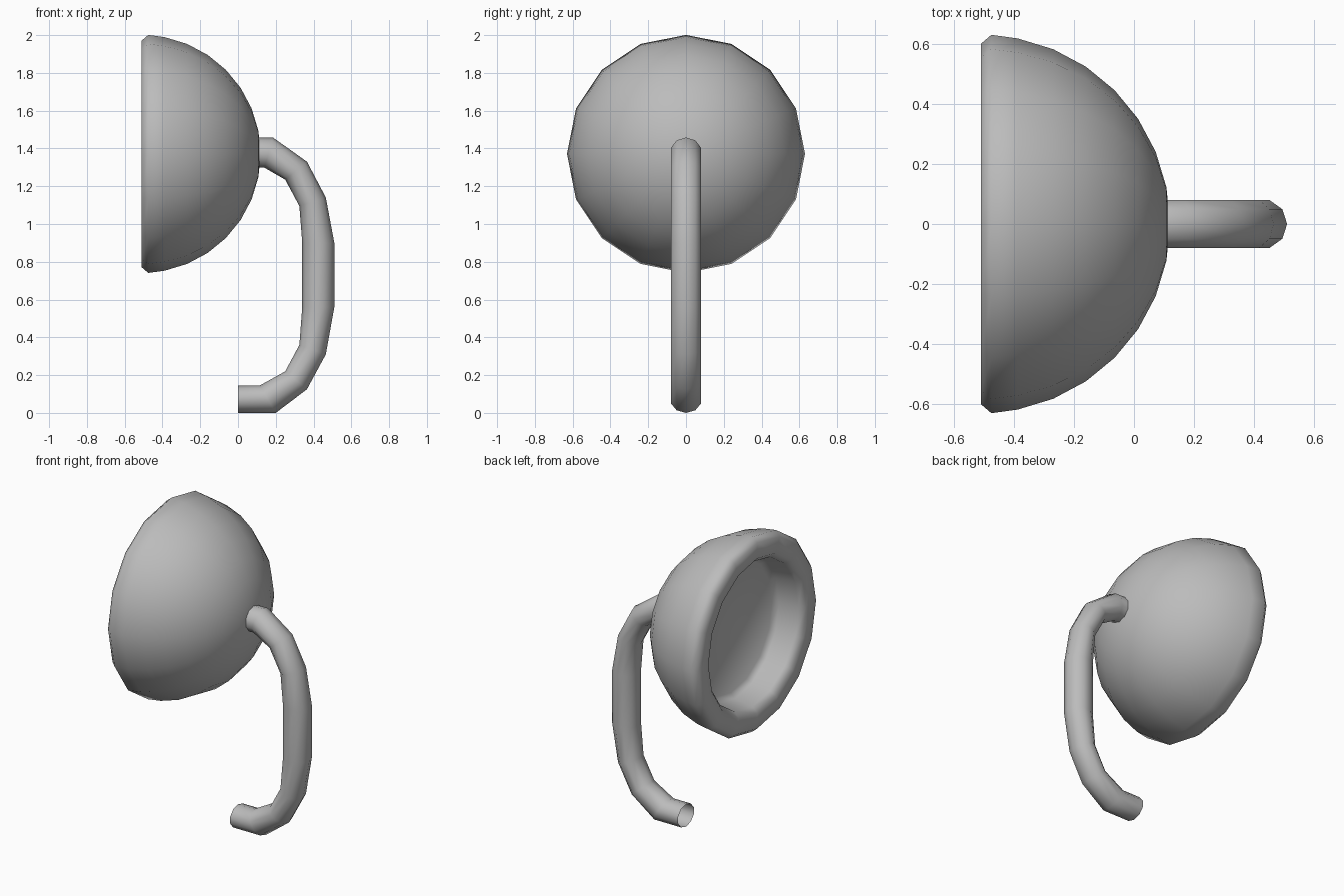
import bpy, bmesh
from math import sin, cos, pi
from mathutils import Vector

if "Cube" in bpy.data.objects:
    bpy.data.objects.remove(bpy.data.objects["Cube"])

grey = bpy.data.materials.new("mid_grey")
grey.diffuse_color = (0.5, 0.5, 0.5, 1)
grey.use_nodes = True
grey.node_tree.nodes["Principled BSDF"].inputs["Base Color"].default_value = grey.diffuse_color


def finish(bm, name):
    bmesh.ops.remove_doubles(bm, verts=bm.verts, dist=1e-4)
    bmesh.ops.recalc_face_normals(bm, faces=bm.faces)
    for f in bm.faces:
        f.smooth = True
    me = bpy.data.meshes.new(name)
    bm.to_mesh(me)
    bm.free()
    me.materials.append(grey)
    ob = bpy.data.objects.new(name, me)
    bpy.context.collection.objects.link(ob)
    return ob


# Lamp shade: hemispherical bowl turned around the x axis, with a recessed flat face towards -x
R, CX, CZ = 0.63, -0.51, 1.371
profile = [(CX + R * cos(k * pi / 16), R * sin(k * pi / 16)) for k in range(8)]
profile += [(-0.475, R), (-0.51, 0.60), (-0.51, 0.50), (-0.475, 0.468),
            (-0.35, 0.45), (-0.32, 0.42), (-0.32, 0)]
bm = bmesh.new()
verts = [bm.verts.new((x, 0, CZ + r)) for x, r in profile]
edges = [bm.edges.new(pair) for pair in zip(verts, verts[1:])]
bmesh.ops.spin(bm, geom=verts + edges, cent=(0, 0, CZ), axis=(1, 0, 0),
               angle=2 * pi, steps=16, use_duplicate=False)
bmesh.ops.dissolve_degenerate(bm, dist=1e-5, edges=bm.edges)
finish(bm, "lamp_shade")

# Curved arm: ten-sided open tube, outer and inner bend points (x, z)
outer = [(0, 0), (0.20, 0), (0.365, 0.125), (0.465, 0.31), (0.51, 0.56),
         (0.51, 0.90), (0.465, 1.14), (0.365, 1.33), (0.185, 1.458), (0.06, 1.458)]
inner = [(0, 0.145), (0.115, 0.145), (0.25, 0.22), (0.325, 0.36), (0.34, 0.56),
         (0.34, 0.90), (0.325, 1.095), (0.25, 1.235), (0.14, 1.298), (0.06, 1.298)]
SIDES = 10
bm = bmesh.new()
rings = []
for (ox, oz), (ix, iz) in zip(outer, inner):
    o, i = Vector((ox, 0, oz)), Vector((ix, 0, iz))
    mid, half = (o + i) / 2, (o - i) / 2
    rings.append([bm.verts.new(mid + half * cos(a) + Vector((0, 0.084 * sin(a), 0)))
                  for a in (2 * pi * k / SIDES for k in range(SIDES))])
for a, b in zip(rings, rings[1:]):
    for k in range(SIDES):
        n = (k + 1) % SIDES
        bm.faces.new((a[k], a[n], b[n], b[k]))
finish(bm, "curved_arm")
